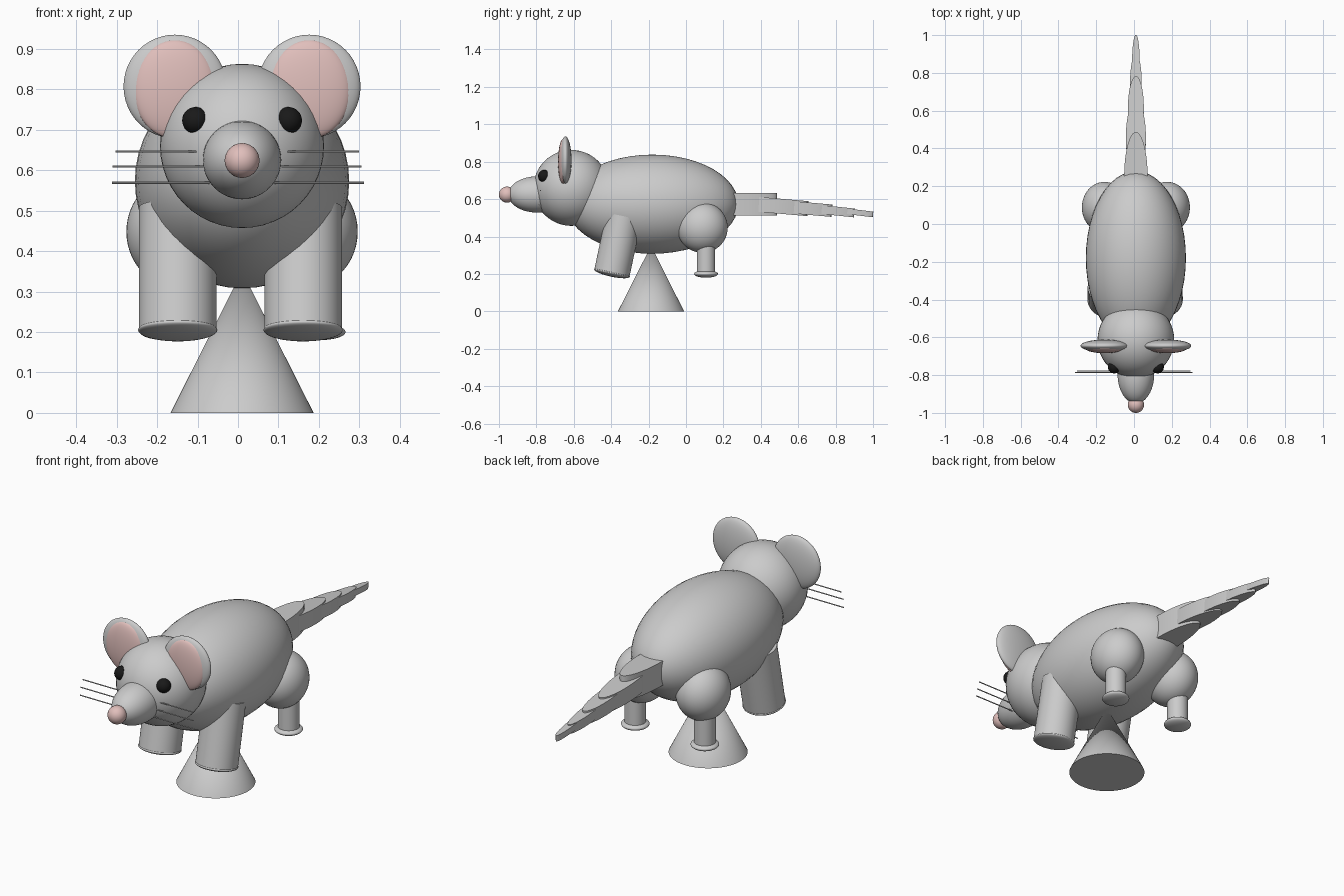
import bpy, math
from mathutils import Vector

if "Cube" in bpy.data.objects:
    bpy.data.objects.remove(bpy.data.objects["Cube"])

CX = 0.01  # symmetry axis (whiskers are slightly uneven)


def material(name, color):
    m = bpy.data.materials.new(name)
    m.diffuse_color = (*color, 1)
    m.use_nodes = True
    m.node_tree.nodes["Principled BSDF"].inputs["Base Color"].default_value = m.diffuse_color
    return m


PINK = material("pink", (0.75, 0.52, 0.5))
BLACK = material("black", (0.01, 0.01, 0.01))


def finish(name, mat=None):
    o = bpy.context.object
    o.name = name
    bpy.ops.object.shade_smooth_by_angle(angle=math.radians(35))
    if mat:
        o.data.materials.append(mat)
    return o


def ellipsoid(name, loc, radii, mat=None, rot=(0, 0, 0)):
    bpy.ops.mesh.primitive_uv_sphere_add(segments=48, ring_count=24, location=loc, rotation=rot)
    bpy.context.object.scale = radii
    return finish(name, mat)


def cylinder(name, a, b, r, verts=48):
    a, b = Vector(a), Vector(b)
    d = b - a
    bpy.ops.mesh.primitive_cylinder_add(vertices=verts, radius=r, depth=d.length, location=(a + b) / 2,
                                        rotation=d.to_track_quat('Z', 'Y').to_euler())
    return finish(name)


# Body, head, snout and nose
ellipsoid("body", (CX, -0.18, 0.573), (0.265, 0.46, 0.265))
ellipsoid("head", (CX, -0.613, 0.66), (0.203, 0.203, 0.203))
ellipsoid("snout", (CX, -0.795, 0.625), (0.097, 0.155, 0.097))
ellipsoid("nose", (CX, -0.957, 0.624), (0.043, 0.043, 0.043), PINK)

tilt = math.radians(12)
for s, side in ((-1, "left"), (1, "right")):
    # Ears and eyes
    ellipsoid("ear_" + side, (CX + s * 0.166, -0.645, 0.807), (0.127, 0.033, 0.128))
    ellipsoid("inner_ear_" + side, (CX + s * 0.166, -0.657, 0.800), (0.103, 0.027, 0.122), PINK)
    ellipsoid("eye_" + side, (CX + s * 0.115, -0.758, 0.723), (0.033, 0.033, 0.033), BLACK)

    # Front leg, leaning back towards the top, with flat paw
    x = 0.006 + s * 0.155
    foot = Vector((x, -0.396, 0.205))
    cylinder("front_leg_" + side, foot, foot + Vector((0, math.sin(tilt), math.cos(tilt))) * 0.31, 0.096)
    ellipsoid("front_paw_" + side, foot, (0.098, 0.098, 0.02), rot=(-tilt, 0, 0))

    # Hind leg: round thigh, thin shin, flat paw
    x = 0.012 + s * 0.19
    ellipsoid("thigh_" + side, (CX + s * 0.166, 0.088, 0.448), (0.12, 0.135, 0.135))
    cylinder("shin_" + side, (x, 0.107, 0.2), (x, 0.107, 0.4), 0.049)
    ellipsoid("hind_paw_" + side, (x, 0.107, 0.2), (0.064, 0.064, 0.02))

    # Whiskers
    for i, z in enumerate((0.646, 0.609, 0.569)):
        end = (-0.303, -0.31, -0.312)[i] if s < 0 else (0.299, 0.305, 0.311)[i]
        y = -0.778 if i == 0 else -0.785
        cylinder(f"whisker_{side}_{i}", (CX + s * 0.08, y, z), (end, y, z), 0.0027, 8)

# Tail: overlapping oval slabs, shrinking and drooping: end y, end z, half length, half width, thickness, droop
for i, (ey, ez, ly, wx, h, droop) in enumerate((
        (0.487, 0.573, 0.237, 0.062, 0.12, 0),
        (0.652, 0.549, 0.20, 0.053, 0.08, 5),
        (0.78, 0.538, 0.17, 0.042, 0.066, 5),
        (0.90, 0.526, 0.16, 0.031, 0.047, 6),
        (1.0, 0.518, 0.14, 0.02, 0.03, 7))):
    a = math.radians(droop)
    bpy.ops.mesh.primitive_cylinder_add(vertices=48, radius=1, depth=1, rotation=(-a, 0, 0),
                                        location=(CX, ey - ly * math.cos(a), ez + ly * math.sin(a)))
    bpy.context.object.scale = (wx, ly, h)
    finish(f"tail_segment_{i}")

# Stand
bpy.ops.mesh.primitive_cone_add(vertices=64, radius1=0.177, radius2=0, depth=0.35, location=(CX, -0.187, 0.175))
finish("stand")
